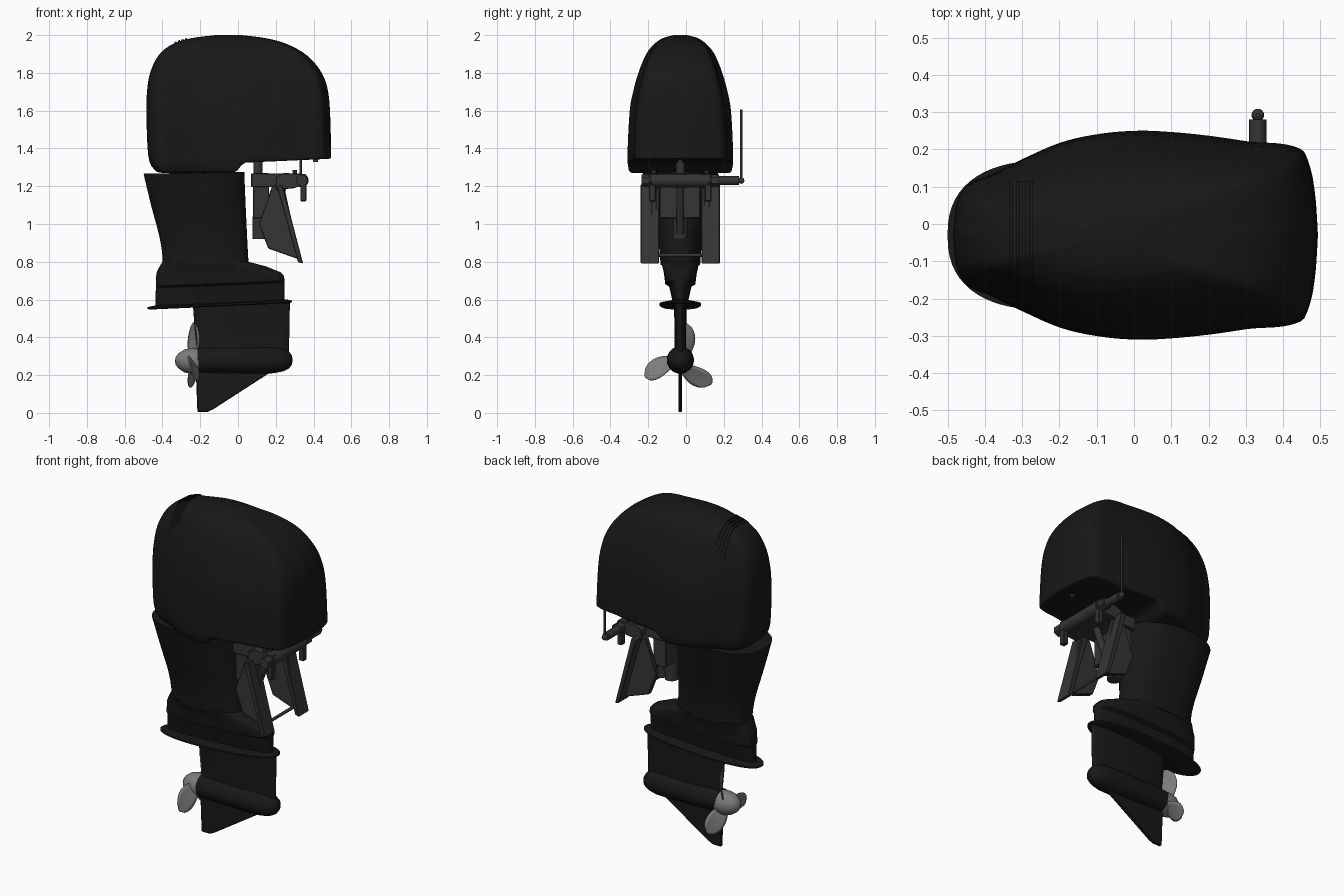
import bpy, bmesh, math
from mathutils import Vector
from mathutils.bvhtree import BVHTree

if "Cube" in bpy.data.objects:
    bpy.data.objects.remove(bpy.data.objects["Cube"])

CY = -0.03  # centre plane of the motor


def material(name, v):
    m = bpy.data.materials.new(name)
    m.diffuse_color = (v, v, v, 1)
    m.use_nodes = True
    m.node_tree.nodes["Principled BSDF"].inputs["Base Color"].default_value = m.diffuse_color
    return m


BLACK, DARK, METAL = material("black", 0.009), material("dark_grey", 0.035), material("metal", 0.2)


def finish(bm, name, mat, angle=35):
    bmesh.ops.recalc_face_normals(bm, faces=bm.faces[:])
    me = bpy.data.meshes.new(name)
    bm.to_mesh(me)
    bm.free()
    ob = bpy.data.objects.new(name, me)
    bpy.context.collection.objects.link(ob)
    me.materials.append(mat)
    bpy.ops.object.select_all(action='DESELECT')
    ob.select_set(True)
    bpy.context.view_layer.objects.active = ob
    bpy.ops.object.shade_smooth_by_angle(angle=math.radians(angle))
    return ob


def hermite(xs, ys, x):
    n = len(xs)
    i = max(k for k in range(n - 1) if k == 0 or xs[k] <= x)
    def slope(k):
        a, b = max(k - 1, 0), min(k + 1, n - 1)
        return (ys[b] - ys[a]) / (xs[b] - xs[a])
    h = xs[i + 1] - xs[i]
    t = (x - xs[i]) / h
    return ((2*t**3 - 3*t*t + 1) * ys[i] + (t**3 - 2*t*t + t) * h * slope(i)
            + (3*t*t - 2*t**3) * ys[i + 1] + (t**3 - t*t) * h * slope(i + 1))


def refine(rings, sub):
    k = list(range(len(rings)))
    return [tuple(hermite(k, [r[c] for r in rings], j / sub) for c in range(4))
            for j in range((len(rings) - 1) * sub + 1)]


def superellipse(p):
    return lambda u: max(0, 1 - abs(u) ** p) ** (1 / p)


def loft(name, rings, shape, mat, n=32, zfun=lambda x, z: z, angle=35):
    """Skin horizontal rings (z, xmin, xmax, half width), symmetric about CY."""
    bm = bmesh.new()
    loops = []
    for z, a, b, h in rings:
        loop = []
        for i in range(2 * n):
            u = -math.cos(math.pi * i / n)
            x = (a + b) / 2 + u * (b - a) / 2
            y = max(0, shape(u)) * h * (1 if i <= n else -1)
            loop.append(bm.verts.new((x, CY + y, zfun(x, z))))
        loops.append(loop)
    m = 2 * n
    for p, q in zip(loops, loops[1:]):
        for i in range(m):
            bm.faces.new((p[i], p[(i + 1) % m], q[(i + 1) % m], q[i]))
    for loop in (loops[0], loops[-1]):
        for i in range(n):
            f = [loop[i], loop[i + 1], loop[m - i - 1], loop[(m - i) % m]]
            bm.faces.new(list(dict.fromkeys(f)))
    return finish(bm, name, mat, angle)


def lathe_x(name, profile, z, mat, seg=32):
    bm = bmesh.new()
    vs = [bm.verts.new((x, CY, z + r)) for x, r in profile]
    es = [bm.edges.new(e) for e in zip(vs, vs[1:])]
    bmesh.ops.spin(bm, geom=vs + es, cent=(0, CY, z), axis=(1, 0, 0), angle=2 * math.pi, steps=seg)
    bmesh.ops.remove_doubles(bm, verts=bm.verts[:], dist=1e-5)
    return finish(bm, name, mat)


def cyl(name, a, b, r, mat=DARK, seg=24):
    a, b = Vector(a), Vector(b)
    bm = bmesh.new()
    bmesh.ops.create_cone(bm, cap_ends=True, segments=seg, radius1=r, radius2=r, depth=(b - a).length)
    rot = (b - a).to_track_quat('Z', 'Y').to_matrix().to_4x4()
    bm.transform(rot)
    bmesh.ops.translate(bm, verts=bm.verts, vec=(a + b) / 2)
    return finish(bm, name, mat)


def prism(name, pts, y0, y1, mat=DARK, bevel=0.004):
    """Extrude an x-z polygon along y."""
    bm = bmesh.new()
    f = bm.faces.new([bm.verts.new((x, y0, z)) for x, z in pts])
    r = bmesh.ops.extrude_face_region(bm, geom=[f])
    bmesh.ops.translate(bm, verts=[v for v in r['geom'] if isinstance(v, bmesh.types.BMVert)], vec=(0, y1 - y0, 0))
    if bevel:
        bmesh.ops.bevel(bm, geom=bm.edges[:], offset=bevel, segments=1, affect='EDGES')
    return finish(bm, name, mat, 25)


def rect(x0, x1, z0, z1):
    return [(x0, z0), (x1, z0), (x1, z1), (x0, z1)]


# Engine cowl with stepped lower rim
PU = [-1, -.985, -.95, -.9, -.82, -.62, -.42, -.21, 0, .2, .4, .6, .91, .965, .99, 1]
PW = [0, .28, .44, .52, .57, .74, .89, .97, 1, .985, .95, .9, .82, .6, .3, 0]


def cowl_z(x, z):
    if z >= 1.36:
        return z
    t = min(max((x + 0.025) / 0.065, 0), 1)
    rim = 1.27 + 0.055 * t * t * (3 - 2 * t) + max(0, x - 0.04) * 0.045
    return 1.36 - (1.36 - z) / 0.09 * (1.36 - rim)


cowl_rings = [(1.27, -.40, .475, .262), (1.285, -.44, .49, .275), (1.36, -.475, .493, .28),
              (1.6, -.485, .487, .268), (1.72, -.48, .473, .245), (1.8, -.465, .443, .222),
              (1.87, -.435, .39, .195), (1.92, -.395, .325, .168), (1.96, -.33, .24, .13),
              (1.985, -.24, .14, .09), (2.0, -.12, .02, .035)]
cowl = loft("engine_cowl", refine(cowl_rings, 4), lambda u: hermite(PU, PW, u), BLACK, 64, cowl_z, 45)

# Vent slats following the cowl surface
bm = bmesh.new()
bm.from_mesh(cowl.data)
tree = BVHTree.FromBMesh(bm)
bm.free()
for k, x in enumerate((-.33, -.312, -.294, -.276)):
    b = bmesh.new()
    rows = []
    for j in range(25):
        y = CY - .145 + .29 * j / 24
        row = []
        for dx, dz in ((-.005, -.01), (-.005, .006), (.005, .006), (.005, -.01)):
            hit = tree.ray_cast(Vector((x + dx, y, 3)), Vector((0, 0, -1)))[0]
            row.append(b.verts.new((x + dx, y, hit.z + dz)))
        rows.append(row)
    for p, q in zip(rows, rows[1:]):
        for i in range(4):
            b.faces.new((p[i], p[(i + 1) % 4], q[(i + 1) % 4], q[i]))
    b.faces.new(rows[0])
    b.faces.new(rows[-1])
    finish(b, f"vent_slat_{k + 1}", BLACK)

# Midsection column and skirt
col = [(1.268, -.5, .033, .20), (1.1, -.46, .04, .16), (.95, -.42, .047, .125), (.85, -.402, .052, .11), (.78, -.4, .056, .105)]
loft("midsection_column", refine(col, 4), superellipse(2.4), BLACK, zfun=lambda x, z: z + .02 * (x + .4))
skirt = [(.80, -.4, .055, .105), (.775, -.415, .15, .095), (.745, -.43, .225, .088), (.725, -.433, .243, .085),
         (.685, -.435, .247, .08), (.675, -.435, .247, .06), (.57, -.438, .247, .036)]
loft("lower_skirt", skirt, superellipse(3), BLACK,
     zfun=lambda x, z: z + (.04 * (x + .1) if z < .72 else 0), angle=28)

# Anti-ventilation plate, strut, skeg and gearcase
plate = [(.568, -.47, .27, .10), (.574, -.48, .287, .11), (.582, -.48, .287, .11), (.588, -.44, .26, .07)]
loft("cavitation_plate", plate, superellipse(2.3), BLACK, zfun=lambda x, z: z + .045 * x)
loft("strut", [(.59, -.24, .275, .034), (.45, -.23, .272, .031), (.3, -.215, .27, .031)], superellipse(2.2), BLACK)
prism("skeg", [(-.225, .27), (-.215, .005), (-.16, .005), (-.13, .02), (.18, .22), (.18, .27)], CY - .01, CY + .01, BLACK)
lathe_x("gearcase", [(-.215, 0), (-.215, .066), (-.1, .07), (.1, .072), (.19, .07), (.24, .06), (.27, .045), (.285, .025), (.29, 0)], .28, BLACK)

# Propeller
lathe_x("propeller_hub", [(-.21, 0), (-.21, .066), (-.25, .068), (-.285, .06), (-.315, .04), (-.33, .02), (-.334, 0)], .275, METAL)
for k in range(3):
    base = math.radians(77 + 120 * k)
    b = bmesh.new()
    rows = []
    for i in range(11):
        s = i / 10
        r = .05 + .155 * s
        w = (.03 + .025 * math.sin(math.pi * min(s * 1.1, 1) * .65)) * math.sqrt(max(0.02, 1 - s ** 5))
        row = []
        for j in range(7):
            t = w * (j / 3 - 1)
            c = base + (t + .035 * s * s - .01) / r
            row.append(b.verts.new((-.235 + t * .75 * (1 - .5 * s), CY + r * math.cos(c), .275 + r * math.sin(c))))
        rows.append(row)
    for p, q in zip(rows, rows[1:]):
        for j in range(6):
            b.faces.new((p[j], p[j + 1], q[j + 1], q[j]))
    blade = finish(b, f"propeller_blade_{k + 1}", METAL, 60)
    so = blade.modifiers.new("thickness", 'SOLIDIFY')
    so.thickness, so.offset = .006, 0

# Clamp brackets on both sides
for side, s in (("left", -1), ("right", 1)):
    def y(d):
        return CY + s * d
    prism(f"{side}_clamp_web", [(.18, 1.2), (.24, 1.22), (.33, .81), (.16, .87), (.11, 1.0)], y(.125), y(.155))
    prism(f"{side}_clamp_flange", [(.205, 1.2), (.235, 1.21), (.345, .79), (.318, .798)], y(.112), y(.21))
    prism(f"{side}_clamp_head", [(.2, 1.18), (.2, 1.25), (.24, 1.27), (.36, 1.265), (.372, 1.22), (.3, 1.19)], y(.12), y(.165))
    prism(f"{side}_clamp_lug", rect(.33, .362, 1.12, 1.21), y(.13), y(.165))
    cyl(f"{side}_tube_nut", (.338, y(.15), 1.23), (.338, y(.205), 1.23), .033, seg=6)
    cyl(f"{side}_head_bolt", (.3, y(.14), 1.26), (.3, y(.14), 1.285), .014, seg=6)

# Swivel bracket, tilt tube and cross bar
prism("swivel_block", rect(.08, .165, 1.03, 1.27), CY - .11, CY + .105)
prism("swivel_top", rect(.07, .32, 1.195, 1.268), CY - .125, CY + .125)
cyl("swivel_pin", (.115, CY, .92), (.115, CY, 1.04), .038)
cyl("steering_post", (.105, CY, 1.25), (.105, CY, 1.335), .024)
cyl("tilt_ram", (.14, CY, .95), (.24, CY, 1.2), .02)
cyl("tilt_tube", (.338, CY - .15, 1.23), (.338, CY + .15, 1.23), .036)
cyl("lower_cross_bar", (.3, CY - .13, .835), (.3, CY + .13, .835), .009)

# Steering arm with upright rod
cyl("steering_arm", (.332, .16, 1.23), (.332, .28, 1.23), .023)
cyl("rod_ball_stud", (.332, .27, 1.23), (.332, .3, 1.23), .012)
cyl("upright_rod", (.332, .292, 1.22), (.332, .292, 1.605), .006, seg=12)
b = bmesh.new()
bmesh.ops.create_uvsphere(b, u_segments=16, v_segments=10, radius=.017)
bmesh.ops.translate(b, verts=b.verts, vec=(.332, .292, 1.23))
finish(b, "rod_ball", DARK)
cyl("cowl_plug", (.41, CY, 1.328), (.41, CY, 1.36), .013)
